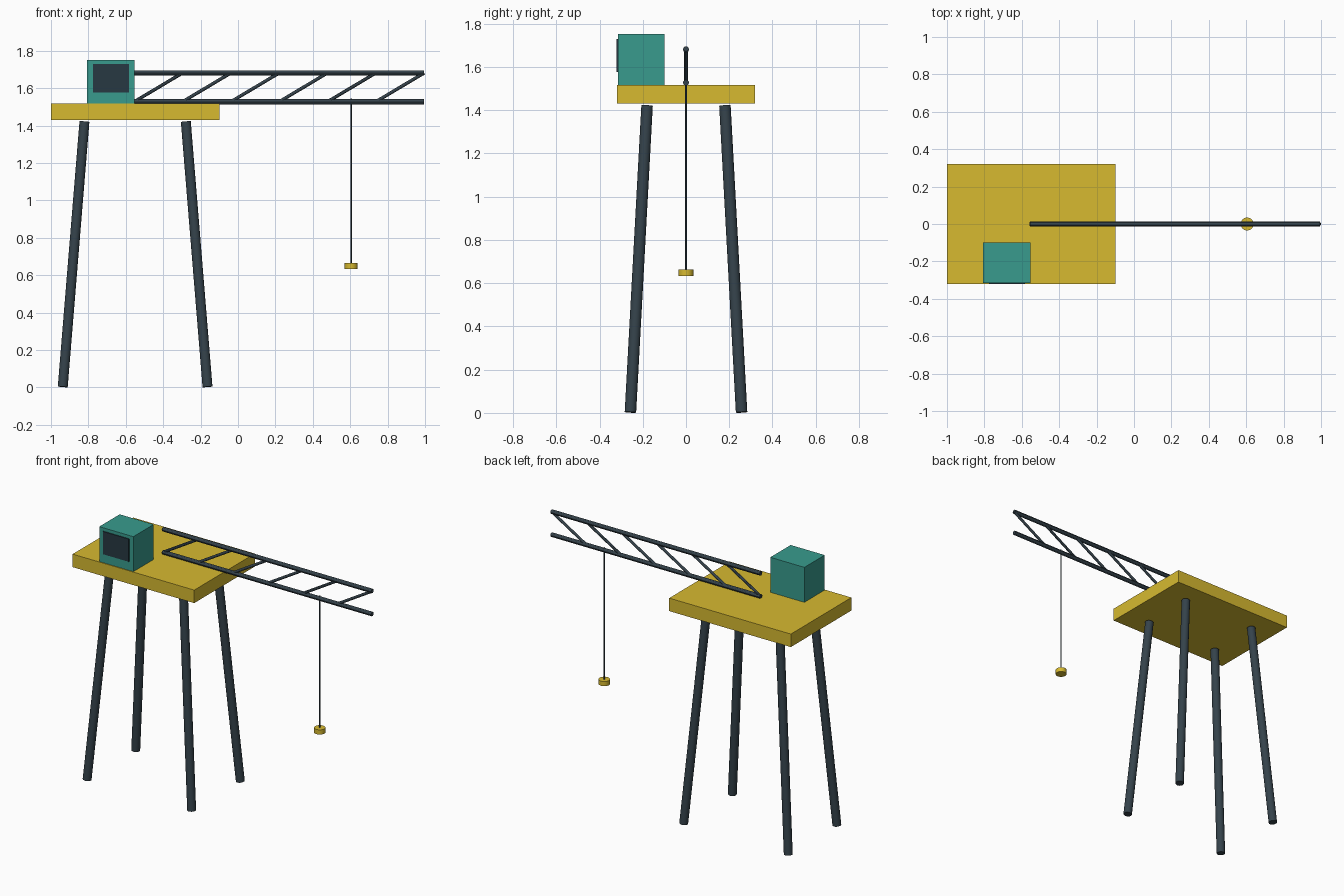
import bpy
from mathutils import Vector

if "Cube" in bpy.data.objects:
    bpy.data.objects.remove(bpy.data.objects["Cube"])


def material(name, rgb):
    m = bpy.data.materials.new(name)
    m.diffuse_color = (*rgb, 1)
    m.use_nodes = True
    m.node_tree.nodes["Principled BSDF"].inputs["Base Color"].default_value = m.diffuse_color
    return m


YELLOW = material("yellow_paint", (0.68, 0.49, 0.03))
TEAL = material("teal_paint", (0.04, 0.33, 0.27))
STEEL = material("dark_steel", (0.035, 0.055, 0.07))
GLASS = material("dark_glass", (0.02, 0.04, 0.055))


def box(name, lo, hi, mat):
    lo, hi = Vector(lo), Vector(hi)
    bpy.ops.mesh.primitive_cube_add(size=1, location=(lo + hi) / 2)
    ob = bpy.context.object
    ob.name = name
    ob.scale = hi - lo
    bpy.ops.object.transform_apply(location=False, rotation=False, scale=True)
    ob.data.materials.append(mat)
    return ob


def rod(name, a, b, radius, mat, sides=12):
    a, b = Vector(a), Vector(b)
    d = b - a
    bpy.ops.mesh.primitive_cylinder_add(vertices=sides, radius=radius, depth=d.length,
                                        location=(a + b) / 2)
    ob = bpy.context.object
    ob.name = name
    ob.rotation_euler = d.to_track_quat('Z', 'Y').to_euler()
    bpy.ops.object.shade_smooth_by_angle()
    ob.data.materials.append(mat)
    return ob


# Platform deck
CX = -0.55
box("platform", (-1.0, -0.32, 1.43), (-0.1, 0.32, 1.517), YELLOW)

# Four splayed legs
for sx, side in ((-1, "left"), (1, "right")):
    for sy, end in ((-1, "front"), (1, "back")):
        rod(f"{end}_{side}_leg",
            (CX + sx * 0.387, sy * 0.257, 0.003),
            (CX + sx * 0.271, sy * 0.18, 1.421), 0.027, STEEL, 16)

# Operator cab with front window
box("cab", (-0.806, -0.315, 1.517), (-0.554, -0.1, 1.751), TEAL)
box("cab_window", (-0.776, -0.321, 1.577), (-0.584, -0.312, 1.729), GLASS)

# Flat truss boom: two chords and diagonal braces
X0, X1, LOW, HIGH, BAYS = -0.555, 0.995, 1.527, 1.681, 6
rod("boom_lower_chord", (X0, 0, LOW), (X1, 0, LOW), 0.014, STEEL)
rod("boom_upper_chord", (X0, 0, HIGH), (X1, 0, HIGH), 0.014, STEEL)
step = (X1 - X0) / BAYS
for i in range(BAYS):
    x = X0 + i * step
    rod(f"boom_brace_{i + 1}", (x, 0, LOW), (x + step, 0, HIGH), 0.009, STEEL)

# Hoist cable and hanging weight
rod("hoist_cable", (0.605, 0, 0.648), (0.605, 0, 1.545), 0.004, STEEL, 8)
rod("hanging_weight", (0.605, 0, 0.633), (0.605, 0, 0.664), 0.035, YELLOW, 16)
